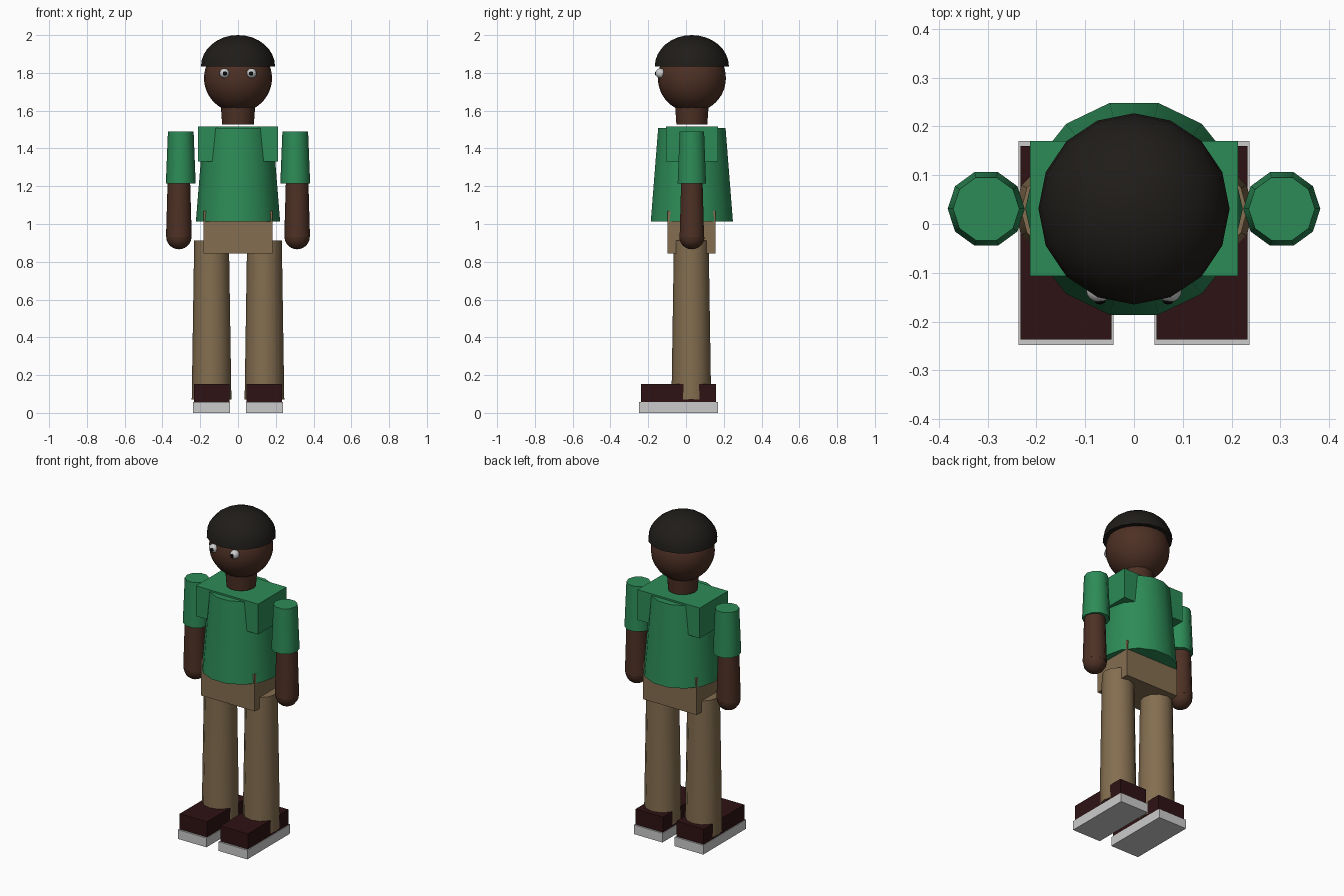
import bpy, bmesh, math
from mathutils import Matrix, Vector

if "Cube" in bpy.data.objects:
    bpy.data.objects.remove(bpy.data.objects["Cube"])

CY = 0.031  # shared depth axis of the body


def material(name, rgb):
    m = bpy.data.materials.new(name)
    m.diffuse_color = (*rgb, 1)
    m.use_nodes = True
    m.node_tree.nodes["Principled BSDF"].inputs["Base Color"].default_value = m.diffuse_color
    return m


GREEN = material("green_cloth", (0.026, 0.26, 0.095))
SKIN = material("skin", (0.075, 0.03, 0.018))
TAN = material("tan_cloth", (0.23, 0.155, 0.08))
LEATHER = material("dark_leather", (0.028, 0.006, 0.007))
BLACK = material("hair_black", (0.014, 0.012, 0.010))
PUPIL = material("pupil_black", (0.003, 0.003, 0.003))


def finish(name, bm, mat, smooth):
    me = bpy.data.meshes.new(name)
    bm.to_mesh(me)
    bm.free()
    if mat:
        me.materials.append(mat)
    ob = bpy.data.objects.new(name, me)
    bpy.context.collection.objects.link(ob)
    if smooth:
        bpy.ops.object.select_all(action='DESELECT')
        ob.select_set(True)
        bpy.context.view_layer.objects.active = ob
        bpy.ops.object.shade_smooth_by_angle(angle=math.radians(40))
    return ob


def box(name, lo, hi, mat=None):
    lo, hi = Vector(lo), Vector(hi)
    bm = bmesh.new()
    bmesh.ops.create_cube(bm, size=1, matrix=Matrix.Translation((lo + hi) / 2)
                          @ Matrix.Diagonal((*(hi - lo), 1)))
    return finish(name, bm, mat, False)


def cone(name, x, z0, z1, r0, r1, sides, mat, y=CY):
    bm = bmesh.new()
    bmesh.ops.create_cone(bm, cap_ends=True, segments=sides, radius1=r0, radius2=r1,
                          depth=z1 - z0, matrix=Matrix.Translation((x, y, (z0 + z1) / 2))
                          @ Matrix.Rotation(math.pi / 2, 4, 'Z'))  # a vertex on the x axis
    return finish(name, bm, mat, True)


def ball(name, c, radii, seg, mat=None, keep=0):
    # keep = 1 / -1 leaves only the upper / lower half, capped
    bm = bmesh.new()
    bmesh.ops.create_uvsphere(bm, u_segments=seg, v_segments=max(8, seg // 4 * 4), radius=1)
    if keep:
        geom = bm.verts[:] + bm.edges[:] + bm.faces[:]
        cut = bmesh.ops.bisect_plane(bm, geom=geom, plane_co=(0, 0, 0),
                                     plane_no=(0, 0, -keep), clear_outer=True)
        rim = [e for e in cut["geom_cut"] if isinstance(e, bmesh.types.BMEdge)]
        bmesh.ops.contextual_create(bm, geom=rim)
    bm.transform(Matrix.Translation(c) @ Matrix.Diagonal((*radii, 1)))
    return finish(name, bm, mat, True)


# Head
ball("head", (0, CY, 1.772), (0.18,) * 3, 24, SKIN)
ball("hair_cap", (0, CY, 1.835), (0.196, 0.196, 0.165), 16, BLACK, keep=1)
cone("neck", 0, 1.528, 1.64, 0.084, 0.092, 14, SKIN)

# Torso
cone("shirt", 0, 1.013, 1.507, 0.223, 0.183, 14, GREEN)
box("shoulders", (-0.213, -0.107, 1.33), (0.213, 0.17, 1.517), GREEN)
box("hips", (-0.183, -0.098, 0.843), (0.183, 0.157, 1.07), TAN)

# Paired parts
for side, s in (("left", 1), ("right", -1)):
    ball(f"eye_{side}", (s * 0.072, -0.135, 1.798), (0.026,) * 3, 16)
    ball(f"pupil_{side}", (s * 0.070, -0.156, 1.797), (0.012, 0.009, 0.012), 12, PUPIL)
    cone(f"sleeve_{side}", s * 0.303, 1.215, 1.49, 0.079, 0.068, 10, GREEN)
    cone(f"forearm_{side}", s * 0.313, 0.932, 1.25, 0.068, 0.059, 10, SKIN)
    ball(f"hand_{side}", (s * 0.313, CY, 0.932), (0.067, 0.067, 0.066), 12, SKIN, keep=-1)
    cone(f"leg_{side}", s * 0.14, 0.07, 0.912, 0.105, 0.092, 12, TAN, y=0.028)
    xs = sorted((s * 0.046, s * 0.233))
    box(f"shoe_{side}", (xs[0], -0.237, 0.057), (xs[1], 0.16, 0.152), LEATHER)
    xs = sorted((s * 0.042, s * 0.237))
    box(f"sole_{side}", (xs[0], -0.248, 0), (xs[1], 0.17, 0.057))
